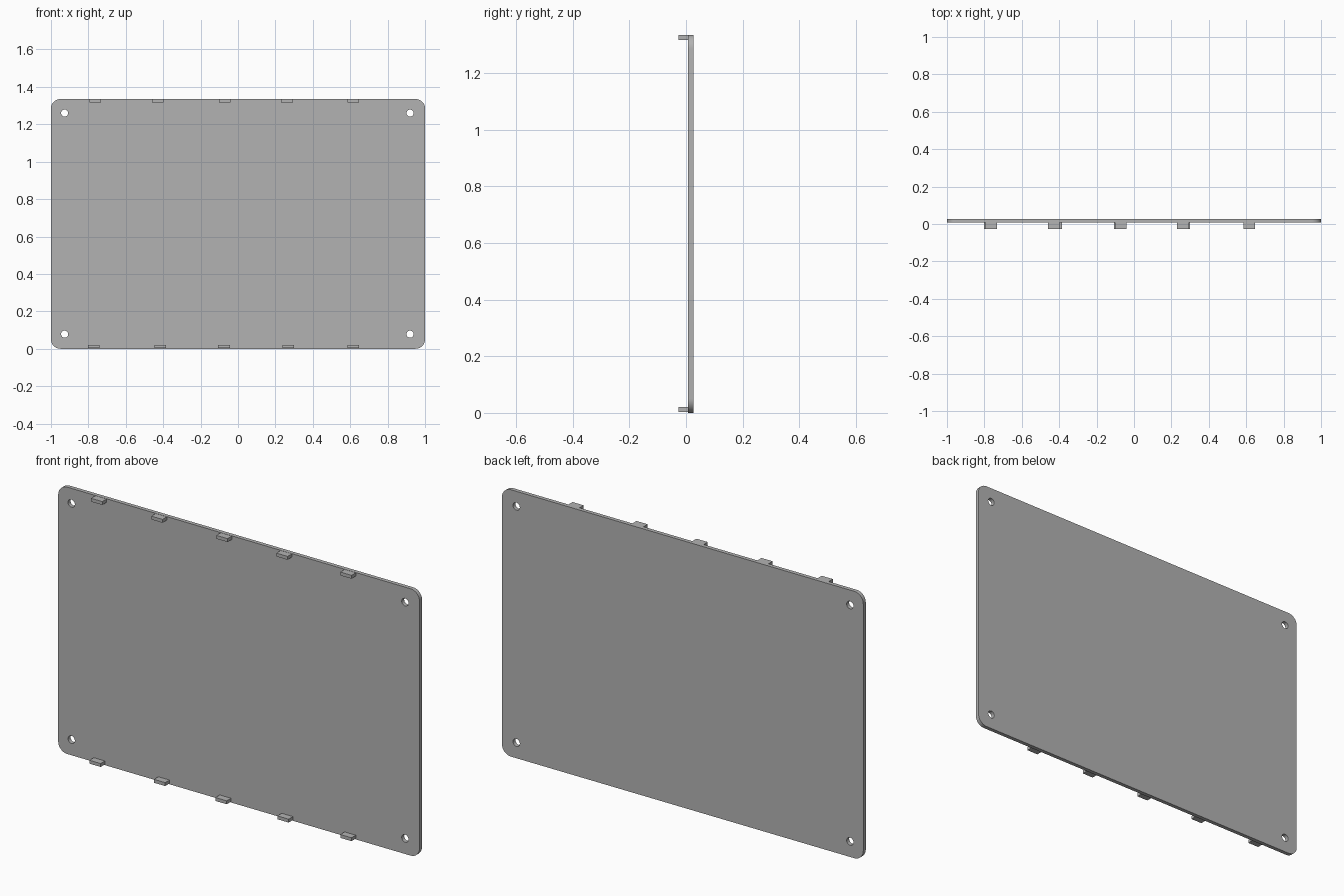
import bpy, bmesh
from math import sin, cos, pi, radians

cube = bpy.data.objects.get("Cube")
if cube:
    bpy.data.objects.remove(cube, do_unlink=True)

HEIGHT = 1.335
FRONT, BACK = 0.007, 0.027     # plate thickness range in y
TAB_FRONT = -0.027

grey = bpy.data.materials.new("plain_grey")
grey.use_nodes = True
colour = (0.45, 0.45, 0.45, 1)
grey.diffuse_color = colour
grey.node_tree.nodes["Principled BSDF"].inputs["Base Color"].default_value = colour


def arc(cx, cz, r, start, sweep, count):
    return [(cx + r * cos(start + sweep * i / count),
             cz + r * sin(start + sweep * i / count)) for i in range(count + 1)]


def finish(bm, name):
    bmesh.ops.recalc_face_normals(bm, faces=bm.faces)
    mesh = bpy.data.meshes.new(name)
    bm.to_mesh(mesh)
    bm.free()
    mesh.materials.append(grey)
    obj = bpy.data.objects.new(name, mesh)
    bpy.context.collection.objects.link(obj)
    return obj


def extruded_sheet(name, loops, y0, y1):
    """Fill an outline with holes and give it thickness along y."""
    bm = bmesh.new()
    edges = []
    for loop in loops:
        verts = [bm.verts.new((x, y0, z)) for x, z in loop]
        edges += [bm.edges.new((v, verts[i - 1])) for i, v in enumerate(verts)]
    bmesh.ops.triangle_fill(bm, edges=edges, use_beauty=True)
    result = bmesh.ops.extrude_face_region(bm, geom=bm.faces[:])
    moved = [g for g in result["geom"] if isinstance(g, bmesh.types.BMVert)]
    bmesh.ops.translate(bm, verts=moved, vec=(0, y1 - y0, 0))
    return finish(bm, name)


def box(name, x0, x1, y0, y1, z0, z1):
    bm = bmesh.new()
    bmesh.ops.create_cube(bm, size=1)
    bmesh.ops.scale(bm, verts=bm.verts, vec=(x1 - x0, y1 - y0, z1 - z0))
    bmesh.ops.translate(bm, verts=bm.verts,
                        vec=((x0 + x1) / 2, (y0 + y1) / 2, (z0 + z1) / 2))
    return finish(bm, name)


# Plate with rounded corners and four screw holes
R = 0.05
outline = []
for i, (cx, cz) in enumerate([(1 - R, HEIGHT - R), (R - 1, HEIGHT - R),
                              (R - 1, R), (1 - R, R)]):
    outline += arc(cx, cz, R, i * pi / 2, pi / 2, 10)
holes = [arc(x, z, 0.019, 0, 2 * pi, 24)[:-1]
         for x in (-0.927, 0.92) for z in (0.078, 1.26)]
plate = extruded_sheet("plate", [outline] + holes, FRONT, BACK)

bpy.ops.object.select_all(action="DESELECT")
plate.select_set(True)
bpy.context.view_layer.objects.active = plate
bpy.ops.object.shade_smooth_by_angle(angle=radians(30))

# Small tabs along the top and bottom edges of the front
TAB_WIDTH = 0.062
rows = {
    "top_tab": (1.317, HEIGHT - 0.001, [-0.763, -0.43, -0.07, 0.262, 0.616]),
    "bottom_tab": (0.004, 0.021, [-0.772, -0.415, -0.075, 0.268, 0.616]),
}
for name, (z0, z1, centres) in rows.items():
    for i, x in enumerate(centres, 1):
        box(f"{name}_{i}", x - TAB_WIDTH / 2, x + TAB_WIDTH / 2,
            TAB_FRONT, FRONT, z0, z1)
